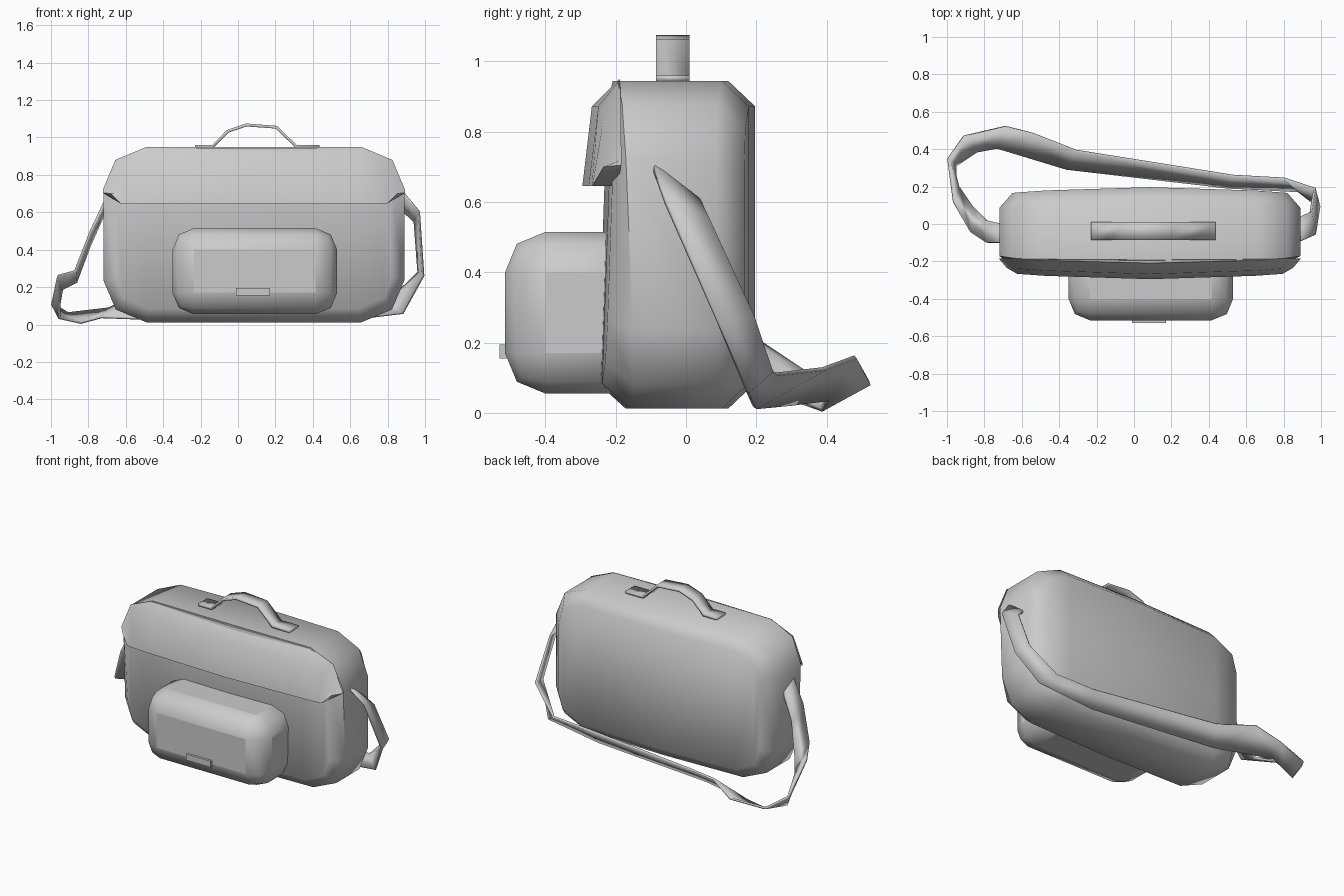
import bpy, bmesh

if "Cube" in bpy.data.objects:
    bpy.data.objects.remove(bpy.data.objects["Cube"])

CX = 0.085  # middle of the bag body in x


def make(name, verts, faces, smooth=0.9, thick=0.0):
    me = bpy.data.meshes.new(name)
    me.from_pydata(verts, [], faces)
    bm = bmesh.new()
    bm.from_mesh(me)
    bmesh.ops.recalc_face_normals(bm, faces=bm.faces)
    bm.to_mesh(me)
    bm.free()
    ob = bpy.data.objects.new(name, me)
    bpy.context.collection.objects.link(ob)
    if thick:
        m = ob.modifiers.new("thickness", 'SOLIDIFY')
        m.thickness = thick
        m.offset = 0
    finish(ob, smooth)
    return ob


def finish(ob, angle):
    bpy.ops.object.select_all(action='DESELECT')
    ob.select_set(True)
    bpy.context.view_layer.objects.active = ob
    bpy.ops.object.shade_smooth_by_angle(angle=angle)


def box(name, lo, hi, bevel=0.0):
    vs = [(x, y, z) for x in (lo[0], hi[0]) for y in (lo[1], hi[1]) for z in (lo[2], hi[2])]
    fs = [(0, 1, 3, 2), (4, 6, 7, 5), (0, 4, 5, 1), (2, 3, 7, 6), (0, 2, 6, 4), (1, 5, 7, 3)]
    ob = make(name, vs, fs, 0.55)
    if bevel:
        m = ob.modifiers.new("rounding", 'BEVEL')
        m.width, m.segments = bevel, 2
    return ob


def strip(name, edge_a, edge_b, thick):
    n = len(edge_a)
    fs = [(i, i + 1, n + i + 1, n + i) for i in range(n - 1)]
    return make(name, list(edge_a) + list(edge_b), fs, 0.55, thick)


# Half of an upper outline (distance from middle, z), mirrored across x
FULL = [(0.805, 0.72), (0.738, 0.877), (0.575, 0.945), (0, 0.945)]
INSET = [(0.735, 0.70), (0.70, 0.81), (0.56, 0.872), (0, 0.872)]


def arch(half):
    return [(CX - d, z) for d, z in half] + [(CX + d, z) for d, z in half[-2::-1]]


def bow(x, mid, end):
    return mid + (end - mid) * ((x - CX) / 0.75) ** 2


# Bag body: four rounded rings from front to back, closed with bowed caps
def ring(half, mid, end, lean=0.0):
    top = arch(half)
    pts = top + [(x, 0.957 - z) for x, z in reversed(top)]
    return [(x, bow(x, mid, end) - lean * (z - 0.48), z) for x, z in pts]


verts = (ring(INSET, -0.238, -0.215, -0.035) + ring(FULL, -0.19, -0.165, 0.04)
         + ring(FULL, 0.12, 0.09) + ring(INSET, 0.197, 0.165))
faces = [(r * 14 + i, r * 14 + (i + 1) % 14, (r + 1) * 14 + (i + 1) % 14, (r + 1) * 14 + i)
         for r in range(3) for i in range(14)]
faces += [(b + i, b + i + 1, b + 12 - i, b + 13 - i) for b in (0, 42) for i in range(6)]
make("bag_body", verts, faces)

# Front flap: wraps the upper front of the body
G = 0.003
back = [(x + (G if x > CX else -G), bow(x, -0.192, -0.185), z + G * (z > 0.8))
        for x, z in arch([(0.805, 0.705)] + FULL)]
front = [(x, bow(x, -0.268, -0.235), z)
         for x, z in arch([(0.765, 0.70)] + INSET)]
front[0] = (CX - 0.765, -0.235, 0.70)
front[-1] = (CX + 0.765, -0.235, 0.70)
low = [(CX + s * d, bow(s * d + CX, -0.295, -0.263), 0.645)
       for s, d in ((-1, 0.71), (-1, 0.69), (-1, 0.56), (1, 0), (1, 0.56), (1, 0.69), (1, 0.71))]
inner = [(x, y + 0.07, z) for x, y, z in low]
verts = back + front + low + inner
faces = [(i, i + 1, 10 + i, 9 + i) for i in range(8)]
faces += [(10 + i, 11 + i, 19 + i, 18 + i) for i in range(6)]
faces += [(18 + i, 19 + i, 26 + i, 25 + i) for i in range(6)]
faces += [(9, 10, 18), (16, 17, 24), (0, 9, 18, 25), (8, 17, 24, 31)]
make("front_flap", verts, faces)

# Front pocket with its clasp
box("front_pocket", (-0.35, -0.515, 0.055), (0.53, -0.10, 0.515), 0.115)
box("pocket_clasp", (-0.01, -0.53, 0.155), (0.17, -0.505, 0.195))

# Top carrying handle
path = [(-0.23, 0.952), (-0.135, 0.953), (-0.055, 1.033), (0.045, 1.067),
        (0.205, 1.055), (0.31, 0.953), (0.435, 0.952)]
strip("top_handle", [(x, -0.085, z) for x, z in path], [(x, 0.01, z) for x, z in path], 0.016)

# Shoulder strap: two edges, from the right side around the back to the left side
lower = [(0.87, -0.10, 0.72), (0.968, -0.058, 0.60), (0.99, 0.09, 0.26), (0.88, 0.175, 0.06),
         (0.50, 0.195, 0.015), (-0.36, 0.295, 0.025), (-0.73, 0.405, 0.04),
         (-0.84, 0.385, 0.01), (-0.955, 0.31, 0.035), (-0.955, 0.26, 0.10),
         (-0.94, 0.20, 0.185), (-0.86, 0.09, 0.23), (-0.79, 0.02, 0.43), (-0.70, 0.0, 0.63)]
upper = [(0.87, 0.03, 0.62), (0.945, 0.065, 0.55), (0.965, 0.19, 0.28), (0.80, 0.243, 0.12),
         (0.53, 0.258, 0.11), (-0.31, 0.392, 0.125), (-0.54, 0.483, 0.158),
         (-0.69, 0.523, 0.085), (-0.91, 0.47, 0.06), (-0.993, 0.35, 0.11),
         (-0.965, 0.12, 0.26), (-0.87, -0.045, 0.285), (-0.785, -0.10, 0.50), (-0.70, -0.10, 0.68)]
strip("shoulder_strap", lower, upper, 0.014)
